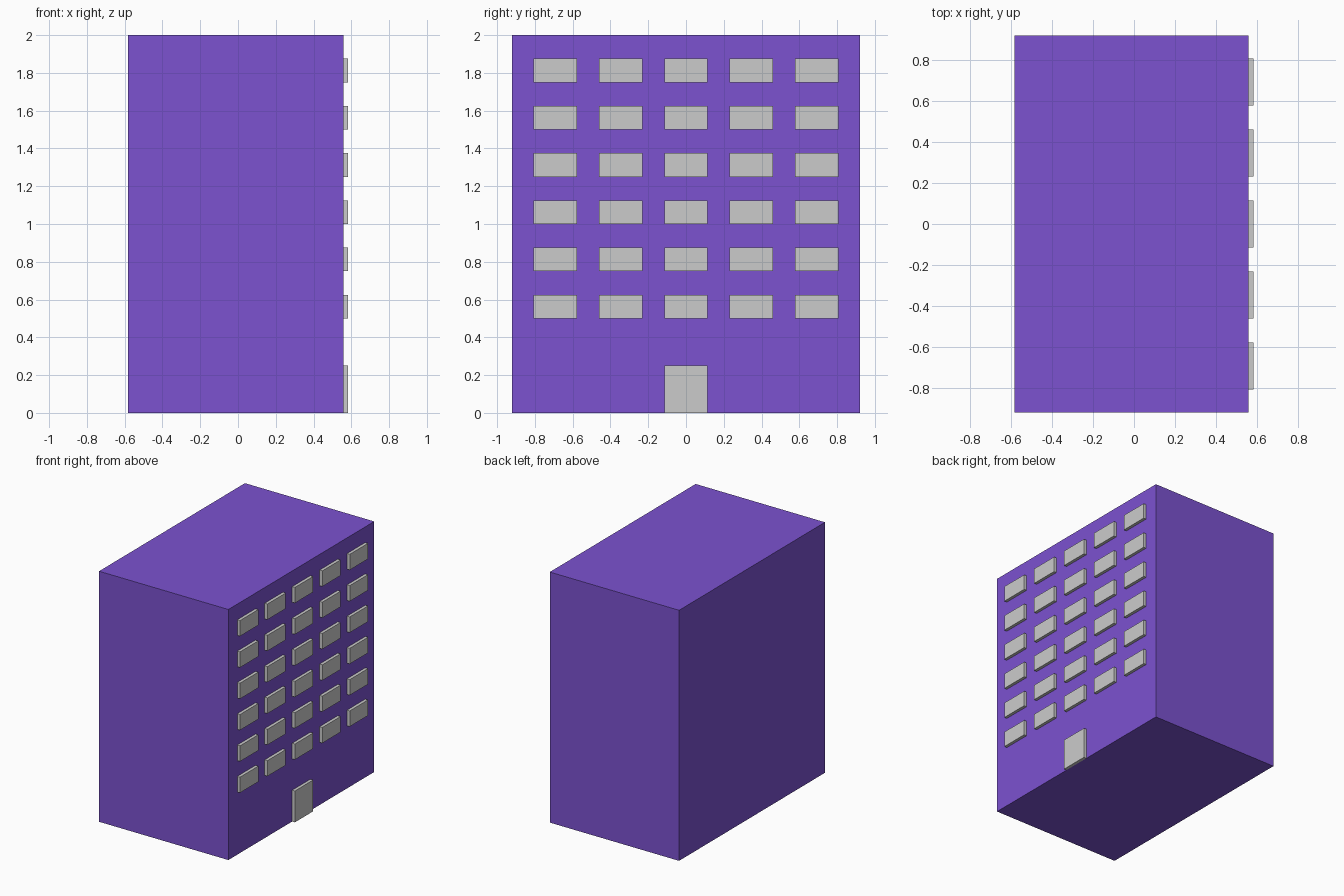
import bpy

if "Cube" in bpy.data.objects:
    bpy.data.objects.remove(bpy.data.objects["Cube"])

WALL_X = 0.559   # facade plane
FRONT_X = 0.583  # outer face of windows and door
HALF_W = 0.115   # half a window width
PITCH = 0.346    # spacing between window columns


def box(name, x, y, z, material=None):
    """Box from (min, max) ranges on each axis."""
    bpy.ops.mesh.primitive_cube_add(
        size=1, location=[(r[0] + r[1]) / 2 for r in (x, y, z)])
    ob = bpy.context.object
    ob.name = name
    ob.scale = [r[1] - r[0] for r in (x, y, z)]
    bpy.ops.object.transform_apply(location=False, rotation=False, scale=True)
    if material:
        ob.data.materials.append(material)
    return ob


purple = bpy.data.materials.new("purple_wall")
purple.diffuse_color = (0.2, 0.085, 0.63, 1)
purple.use_nodes = True
purple.node_tree.nodes["Principled BSDF"].inputs["Base Color"].default_value = purple.diffuse_color

# Main block
box("building", (-0.583, WALL_X), (-0.92, 0.92), (0, 2), purple)

# Door at ground level
box("door", (WALL_X, FRONT_X), (-HALF_W, HALF_W), (0, 0.25))

# Six floors of five windows
for row in range(6):
    for col in range(5):
        y = (col - 2) * PITCH
        z = 0.5 + row * 0.25
        box(f"window_{row + 1}_{col + 1}", (WALL_X, FRONT_X),
            (y - HALF_W, y + HALF_W), (z, z + 0.125))
